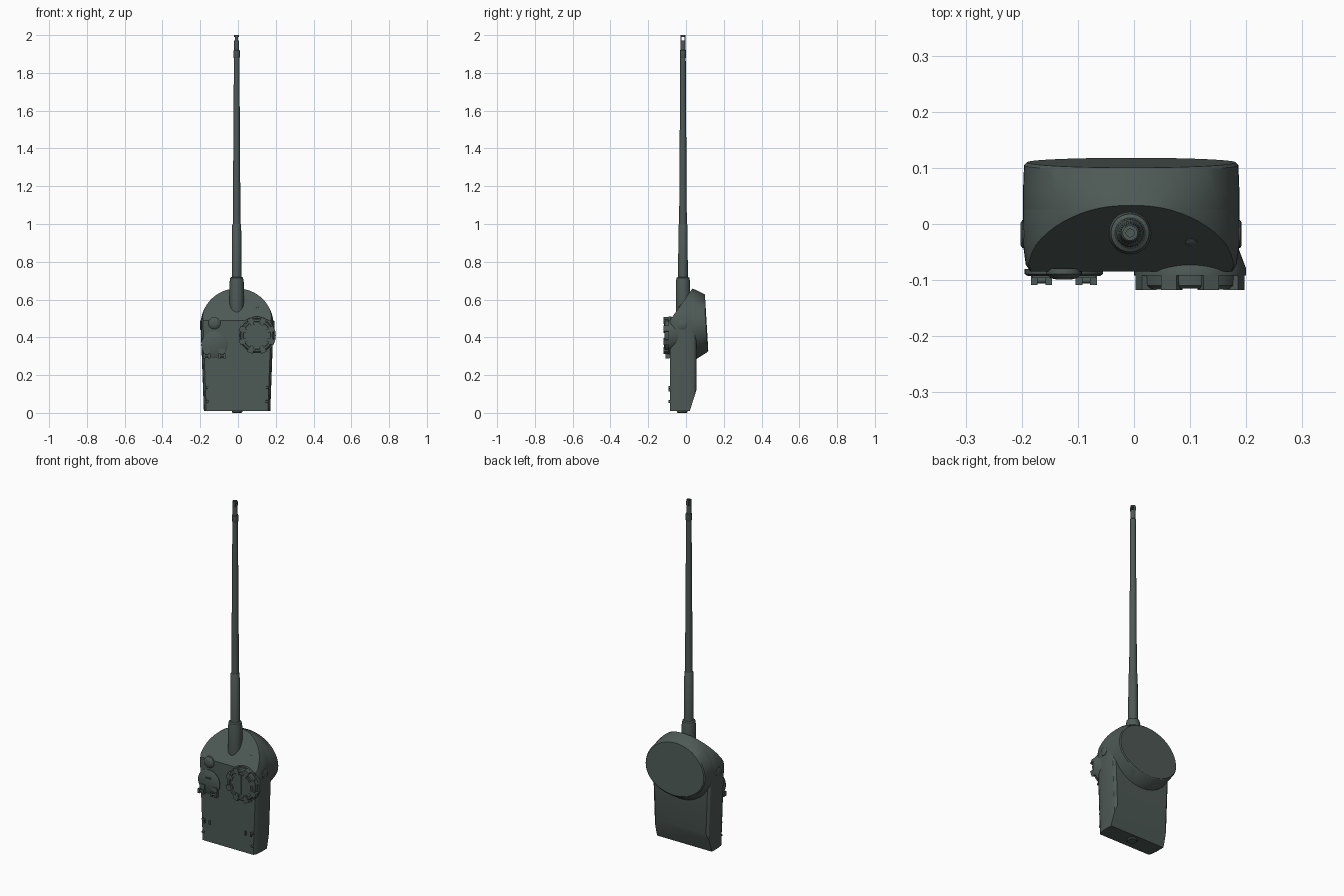
import bpy, bmesh
from math import pi, sin, cos, radians
from mathutils import Vector, Matrix

cube = bpy.data.objects.get("Cube")
if cube:
    bpy.data.objects.remove(cube)

paint = bpy.data.materials.new("dark_green_grey")
paint.use_nodes = True
colour = (0.075, 0.1, 0.09, 1)
paint.diffuse_color = colour
paint.node_tree.nodes["Principled BSDF"].inputs["Base Color"].default_value = colour

CX = -0.005                      # centre line of the turret
GUN = Vector((-0.007, -0.016, 0))
FRONT = -0.085                   # flat roof plane


def finish(bm, name, angle=35):
    bmesh.ops.recalc_face_normals(bm, faces=bm.faces)
    mesh = bpy.data.meshes.new(name)
    bm.to_mesh(mesh)
    bm.free()
    mesh.materials.append(paint)
    ob = bpy.data.objects.new(name, mesh)
    bpy.context.collection.objects.link(ob)
    bpy.ops.object.select_all(action="DESELECT")
    ob.select_set(True)
    bpy.context.view_layer.objects.active = ob
    bpy.ops.object.shade_smooth_by_angle(angle=radians(angle))
    return ob


def loft(bm, rings):
    rows = [[bm.verts.new(p) for p in ring] for ring in rings]
    n = len(rows[0])
    for a, b in zip(rows, rows[1:]):
        for i in range(n):
            j = (i + 1) % n
            bm.faces.new((a[i], a[j], b[j], b[i]))
    bm.faces.new(rows[0])
    bm.faces.new(rows[-1])


def slice_off(bm, point, normal):
    geom = bm.verts[:] + bm.edges[:] + bm.faces[:]
    bmesh.ops.bisect_plane(bm, geom=geom, plane_co=point, plane_no=normal, clear_outer=True)
    bmesh.ops.holes_fill(bm, edges=[e for e in bm.edges if e.is_boundary])


def turned(name, origin, direction, profile, n=32, angle=35):
    """Round part from (radius, distance) pairs along a direction."""
    turn = Vector(direction).to_track_quat("Z", "Y")
    bm = bmesh.new()
    loft(bm, [[Vector(origin) + turn @ Vector((r * cos(2 * pi * i / n), r * sin(2 * pi * i / n), d))
               for i in range(n)] for r, d in profile])
    return finish(bm, name, angle)


def block(name, centre, size, spin=0):
    """Box, optionally spun about the y axis."""
    bm = bmesh.new()
    m = Matrix.Translation(centre) @ Matrix.Rotation(spin, 4, "Y") @ Matrix.Diagonal((*size, 1))
    bmesh.ops.create_cube(bm, size=1, matrix=m)
    return finish(bm, name)


# Turret hull: round-nosed outline lofted from roof to floor
def hull_outline(y, inset):
    r = 0.193 - inset
    pts = [(CX + r * cos(pi * i / 32), y, 0.466 + r * sin(pi * i / 32)) for i in range(33)]
    w = 0.176 - inset
    return pts + [(CX - w, y, 0.01), (CX + w, y, 0.01)]


nose_point, nose_normal = (0, FRONT, 0.49), (0, -0.17, 0.12)
bm = bmesh.new()
loft(bm, [hull_outline(y, d) for y, d in
          ((FRONT, 0.013), (-0.072, 0.005), (-0.035, 0), (0.025, 0), (0.045, 0.006), (0.055, 0.018))])
slice_off(bm, nose_point, nose_normal)
slice_off(bm, (0, 0.055, 0.12), (0, 0.11, -0.035))
finish(bm, "turret_hull", 30)


# Turret ring housing that swells out at the back
def ring_outline(y, rx, top, bottom, tilt=0):
    mid, pts = 0.466, []
    for i in range(64):
        a = 2 * pi * i / 64
        z = mid + sin(a) * (top - mid if sin(a) > 0 else mid - bottom)
        pts.append((CX + rx * cos(a), y - tilt * (z - 0.33), z))
    return pts


bm = bmesh.new()
loft(bm, [ring_outline(-0.03, 0.19, 0.659, 0.31), ring_outline(0.03, 0.193, 0.659, 0.275),
          ring_outline(0.055, 0.193, 0.65, 0.285), ring_outline(0.113, 0.191, 0.63, 0.322, 0.06),
          ring_outline(0.118, 0.186, 0.625, 0.33, 0.06)])
slice_off(bm, nose_point, nose_normal)
finish(bm, "turret_ring_housing", 30)

# Gun: mantlet sleeve, stepped barrel and muzzle
bm_profile = [(0.034, 0.5), (0.038, 0.53), (0.038, 0.69), (0.034, 0.715), (0.027, 0.72)]
turned("mantlet_sleeve", GUN, (0, 0, 1), bm_profile)
turned("barrel_base", GUN, (0, 0, 1), [(0.026, 0.7), (0.024, 0.995), (0.021, 1.0)])
turned("barrel", GUN, (0, 0, 1), [(0.0205, 0.98), (0.0145, 1.89)])
turned("muzzle_collar", GUN, (0, 0, 1), [(0.0145, 1.878), (0.0165, 1.882), (0.0165, 1.918), (0.0135, 1.922)], 24)
turned("muzzle_brake", GUN, (0, 0, 1), [(0.0135, 1.91), (0.0135, 1.972), (0.006, 1.972), (0.006, 1.93)], 24)
for side in (-1, 1):
    block("muzzle_cheek", GUN + Vector((0, side * 0.0105, 1.982)), (0.016, 0.005, 0.024))
turned("muzzle_rim", GUN, (0, 0, 1),
       [(0.0135, 1.99), (0.0135, 2.0), (0.007, 2.0), (0.007, 1.992)], 24)

# Commander's cupola with vision blocks and split hatch
CUP = Vector((0.1, FRONT, 0.41))
OUT = (0, -1, 0)
turned("cupola_base", CUP + Vector((0, 0.045, 0)), OUT, [(0.085, 0), (0.1, 0.04), (0.1, 0.052)], 48)
turned("cupola_wall", CUP, OUT, [(0.092, 0), (0.09, 0.025), (0.084, 0.03), (0.074, 0.03), (0.072, 0.022)], 48)
for i in range(8):
    a = 2 * pi * (i + 0.5) / 8
    place = CUP + Vector((0.085 * cos(a), -0.018, 0.085 * sin(a)))
    block("vision_block", place, (0.028, 0.03, 0.03), -a)
    hood = CUP + Vector((0.066 * cos(a), -0.027, 0.066 * sin(a)))
    block("vision_hood", hood, (0.014, 0.01, 0.02), -a)
for side in (-1, 1):
    bm = bmesh.new()
    loft(bm, [[CUP + Vector((side * (0.0015 + 0.058 * sin(pi * i / 20)), y, 0.058 * cos(pi * i / 20)))
               for i in range(21)] for y in (-0.01, -0.027)])
    finish(bm, "cupola_hatch_half")

# Loader's hatch with hinges
LOAD = Vector((-0.125, FRONT, 0.36))
turned("loader_hatch", LOAD, OUT, [(0.07, -0.005), (0.07, 0.004), (0.064, 0.008)], 40)
for x in (-0.165, -0.085):
    block("hinge_plate", (x, -0.09, 0.315), (0.034, 0.012, 0.05))
    for dx in (-0.013, 0.013):
        block("hinge_lug", (x + dx, -0.098, 0.302), (0.012, 0.022, 0.026))
    turned("hinge_pin", (x - 0.019, -0.1, 0.302), (1, 0, 0), [(0.006, 0), (0.006, 0.038)], 12)
block("hatch_handle", (-0.125, -0.096, 0.385), (0.03, 0.006, 0.006))

# Roof ventilator
turned("ventilator", (-0.125, FRONT, 0.475), OUT,
       [(0.032, -0.006), (0.032, 0.004), (0.022, 0.012), (0.012, 0.014)], 28)

# Gunner's sight on the sloped nose
turned("sight_port", (0.102, -0.03, 0.562), nose_normal, [(0.011, -0.01), (0.011, 0.005), (0.007, 0.007)], 16)

# Side ports
for side in (-1, 1):
    turned("side_port", (CX + side * 0.185, -0.018, 0.465), (side, 0, 0),
           [(0.025, 0), (0.025, 0.009), (0.02, 0.012)], 28)

# Stowage brackets and lifting hooks on the rear roof
for side in (-1, 1):
    for x in (0.115, 0.15):
        block("stowage_bracket", (CX + side * x, -0.087, 0.125), (0.008, 0.01, 0.024))
    for z in (0.06, 0.135):
        turned("roof_stud", (CX + side * 0.158, FRONT, z), OUT, [(0.008, -0.003), (0.007, 0.008)], 12)

# Escape port on the rear plate
turned("rear_port", (CX, -0.02, 0.015), (0, 0, -1), [(0.028, 0), (0.028, 0.01), (0.024, 0.015)], 28)
